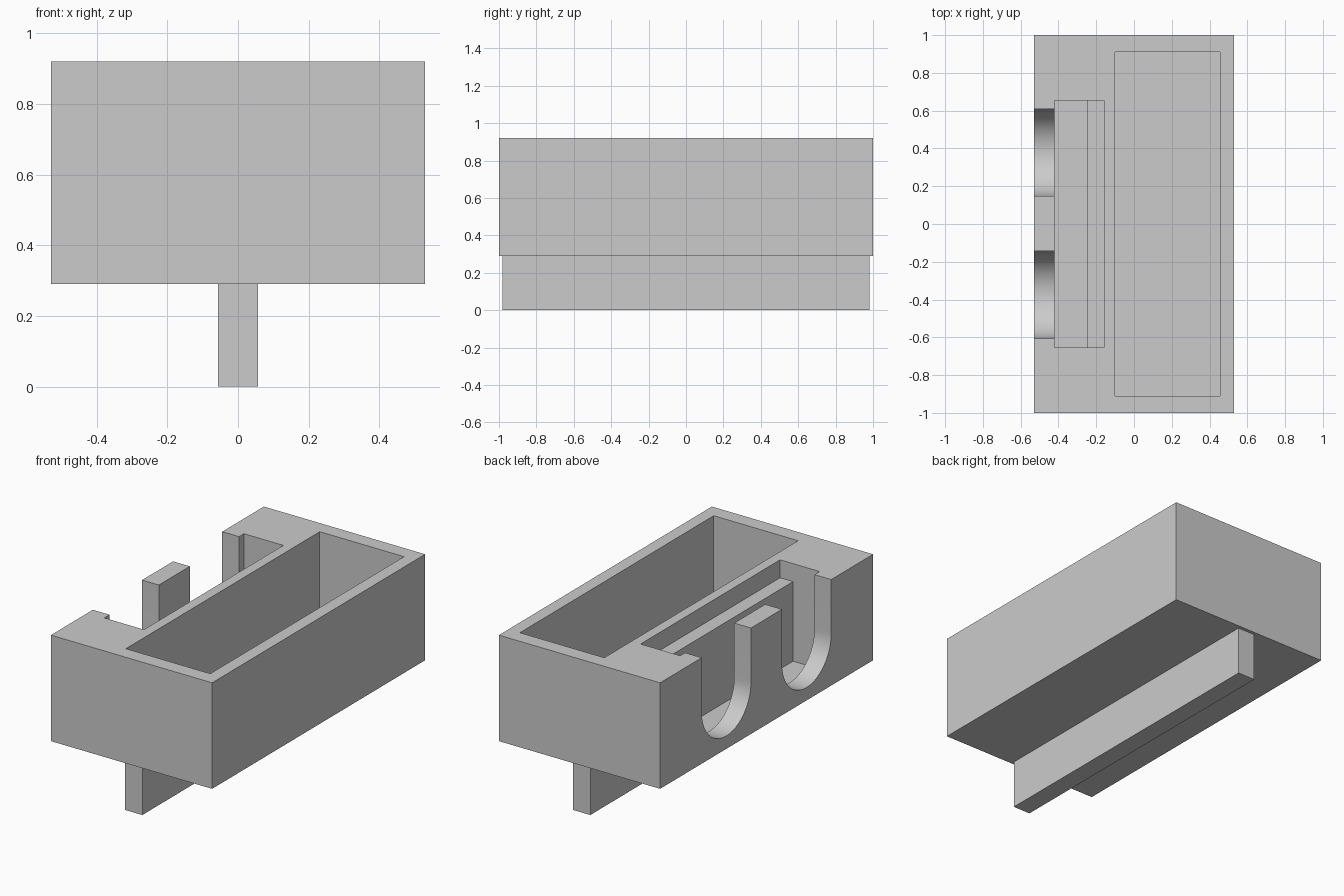
import bpy, bmesh, math

cube = bpy.data.objects.get("Cube")
if cube:
    bpy.data.objects.remove(cube, do_unlink=True)

grey = bpy.data.materials.new("light_grey")
grey.use_nodes = True
COLOR = (0.6, 0.6, 0.6, 1.0)
grey.diffuse_color = COLOR
for node in grey.node_tree.nodes:
    if node.type == 'BSDF_PRINCIPLED':
        node.inputs["Base Color"].default_value = COLOR


def prism(name, outline, axis, lo, hi):
    """Extrude a closed 2D outline along x or z, from lo to hi."""
    bm = bmesh.new()
    place = (lambda a, b: (lo, a, b)) if axis == 'x' else (lambda a, b: (a, b, lo))
    face = bm.faces.new([bm.verts.new(place(a, b)) for a, b in outline])
    moved = bmesh.ops.extrude_face_region(bm, geom=[face])["geom"]
    step = (hi - lo, 0, 0) if axis == 'x' else (0, 0, hi - lo)
    bmesh.ops.translate(bm, vec=step,
                        verts=[v for v in moved if isinstance(v, bmesh.types.BMVert)])
    bmesh.ops.recalc_face_normals(bm, faces=bm.faces)
    mesh = bpy.data.meshes.new(name)
    bm.to_mesh(mesh)
    bm.free()
    mesh.materials.append(grey)
    obj = bpy.data.objects.new(name, mesh)
    bpy.context.collection.objects.link(obj)
    return obj


def block(name, x0, x1, y, z0, z1):
    return prism(name, [(x0, -y), (x1, -y), (x1, y), (x0, y)], 'z', z0, z1)


def u_slot(name, y, radius, z_center):
    """Round-bottomed cutter open at the top."""
    steps = 32
    arc = [(y + radius * math.cos(math.pi * (1 + i / steps)),
            z_center + radius * math.sin(math.pi * (1 + i / steps)))
           for i in range(steps + 1)]
    return prism(name, arc + [(y + radius, 1.1), (y - radius, 1.1)], 'x', -0.65, -0.4)


BASE, TOP, FLOOR, OVER = 0.29, 0.92, 0.34, 1.1

# Main body and the rail beneath it
body = block("tray_body", -0.53, 0.53, 1.0, BASE, TOP)
rail = block("bottom_rail", -0.057, 0.057, 0.98, 0.0, BASE)

# Large pocket, narrow pocket, its shallow ledge, and two side slots
cutters = [
    block("large_pocket", -0.10, 0.455, 0.91, FLOOR, OVER),
    block("narrow_pocket", -0.42, -0.245, 0.655, FLOOR, OVER),
    block("ledge_recess", -0.30, -0.16, 0.655, 0.813, OVER),
    u_slot("back_slot", 0.378, 0.231, 0.598),
    u_slot("front_slot", -0.375, 0.231, 0.598),
]

bpy.context.view_layer.objects.active = body
for cutter in cutters:
    cutter.hide_render = True
    mod = body.modifiers.new(cutter.name, 'BOOLEAN')
    mod.operation = 'DIFFERENCE'
    mod.solver = 'EXACT'
    mod.object = cutter
    bpy.ops.object.modifier_apply(modifier=mod.name)
    bpy.data.objects.remove(cutter, do_unlink=True)

# Smooth slot curves with sharp edges
bpy.ops.object.select_all(action='DESELECT')
body.select_set(True)
bpy.ops.object.shade_smooth_by_angle(angle=math.radians(30))
